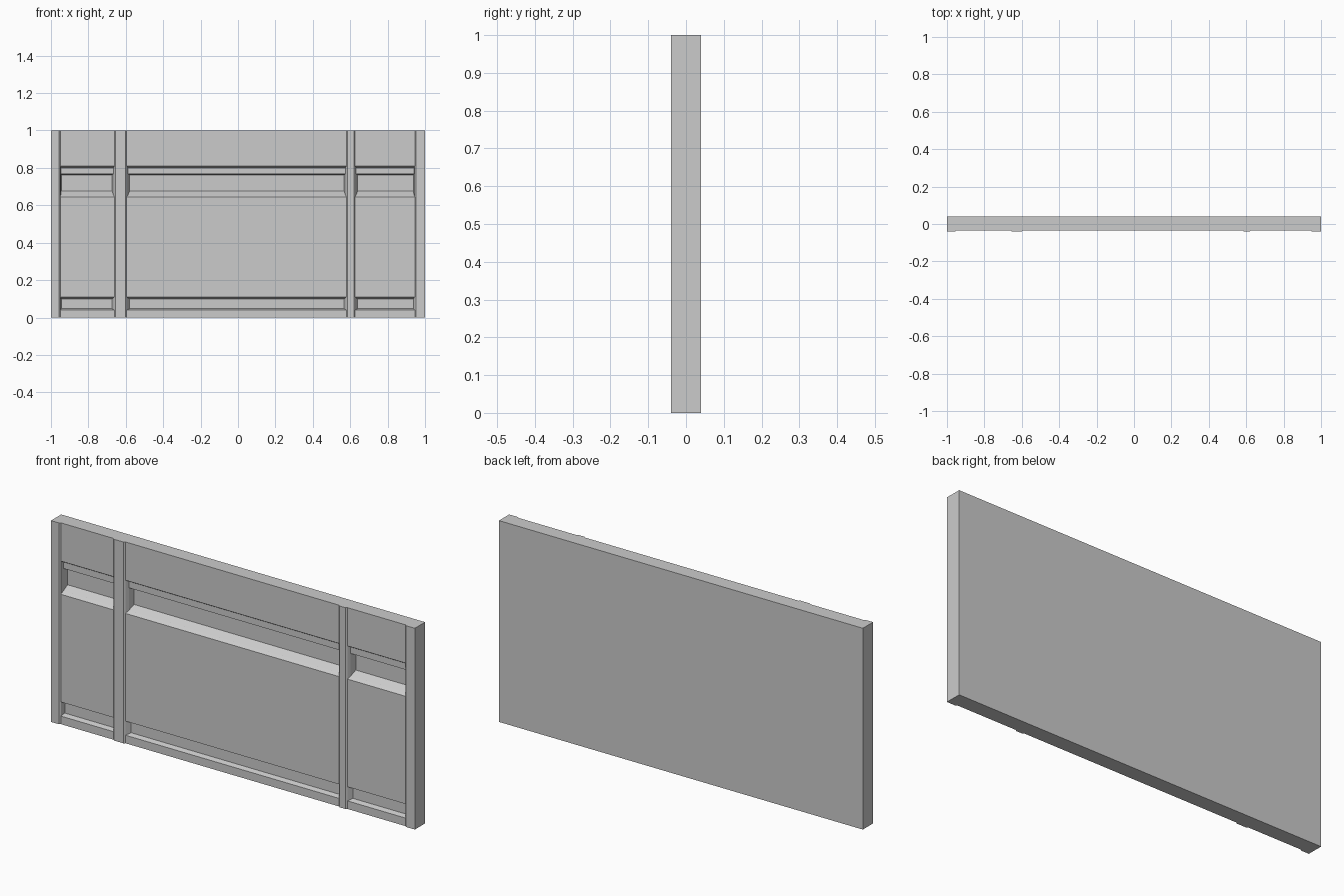
import bpy, bmesh

if "Cube" in bpy.data.objects:
    bpy.data.objects.remove(bpy.data.objects["Cube"])

FACE = -0.034   # recessed bays of the front
BACK = 0.04
BAYS = [(-0.95, -0.66, 0.005, 0.013), (-0.595, 0.58, 0.015, 0.012), (0.625, 0.945, 0.014, 0.008)]


def loft(name, rings):
    """Join equal-length point rings into a closed solid."""
    bm = bmesh.new()
    vs = [[bm.verts.new(p) for p in r] for r in rings]
    n = len(vs[0])
    for a, b in zip(vs, vs[1:]):
        for i in range(n):
            j = (i + 1) % n
            bm.faces.new((a[i], a[j], b[j], b[i]))
    bm.faces.new(vs[0])
    bm.faces.new(vs[-1])
    bmesh.ops.recalc_face_normals(bm, faces=bm.faces)
    me = bpy.data.meshes.new(name)
    bm.to_mesh(me)
    bm.free()
    ob = bpy.data.objects.new(name, me)
    bpy.context.collection.objects.link(ob)
    return ob


def rect(x0, x1, z0, z1, y):
    return [(x0, y, z0), (x1, y, z0), (x1, y, z1), (x0, y, z1)]


# Wall slab: plan outline with slightly raised pillars between the bays
plan = [(-1, BACK), (-1, -0.04)]
for x0, x1, _, _ in BAYS:
    plan += [(x0 - 0.006, -0.04), (x0, FACE), (x1, FACE), (x1 + 0.006, -0.04)]
plan += [(1, -0.04), (1, BACK)]
wall = loft("wall_panel", [[(x, y, z) for x, y in plan] for z in (0, 1)])

# Recess cutters: stepped upper niches and shallow lower niches
for x0, x1, l, r in BAYS:
    a, b = x0 + l, x1 - r
    upper = loft("upper_niche_cutter", [
        rect(x0, x1, 0.645, 0.81, -0.06),
        rect(x0, x1, 0.645, 0.81, FACE),
        rect(x0 + l / 2, x1 - r / 2, 0.656, 0.80, -0.018),
        rect(x0 + l / 2, x1 - r / 2, 0.656, 0.768, -0.0179),
        rect(a, b, 0.676, 0.763, 0.012)])
    lower = loft("lower_niche_cutter", [
        rect(x0, x1, 0.04, 0.11, -0.06),
        rect(x0, x1, 0.04, 0.11, FACE),
        rect(a, b, 0.047, 0.098, -0.01)])
    for c in (upper, lower):
        c.hide_render = True
        c.hide_set(True)
        m = wall.modifiers.new("niche", 'BOOLEAN')
        m.operation = 'DIFFERENCE'
        m.solver = 'EXACT'
        m.object = c
